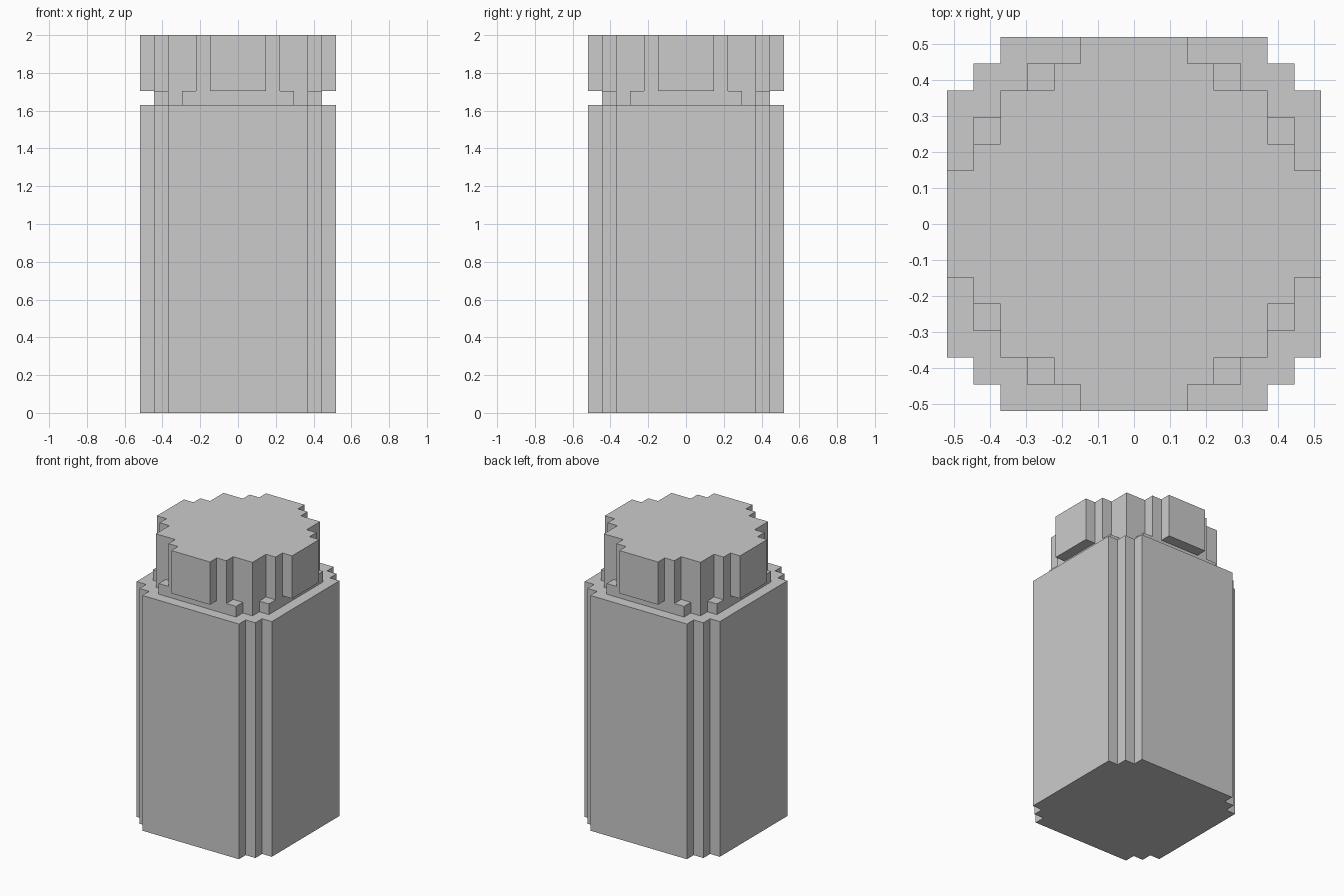
import bpy, bmesh

if "Cube" in bpy.data.objects:
    bpy.data.objects.remove(bpy.data.objects["Cube"])

U = 2 / 27                                   # one block
LINES = [-7, -6, -5, -4, -3, -2, 2, 3, 4, 5, 6, 7]

# name, bottom, top, stepped outline as half-size rectangles (in blocks)
LAYERS = [
    ("body", 0, 22, [(7, 5), (6, 6), (5, 7)]),
    ("neck", 22, 23, [(6, 4), (5, 5), (4, 6)]),
    ("cap", 23, 27, [(7, 2), (6, 3), (5, 5), (3, 6), (2, 7)]),
]


def inside(layer, x, y):
    """True where the layer covers the point; missing layers are empty."""
    if not 0 <= layer < len(LAYERS):
        return False
    return any(abs(x) < a and abs(y) < b for a, b in LAYERS[layer][3])


def build(layer):
    """Stepped block showing only its exposed faces, so the stack is one shell."""
    name, z0, z1, _ = LAYERS[layer]
    bm = bmesh.new()

    def face(*pts):
        bm.faces.new([bm.verts.new((x * U, y * U, z * U)) for x, y, z in pts])

    def wall(a, b):
        face((*a, z0), (*b, z0), (*b, z1), (*a, z1))

    spans = list(zip(LINES, LINES[1:]))
    for x0, x1 in spans:
        for y0, y1 in spans:
            cx, cy = (x0 + x1) / 2, (y0 + y1) / 2
            if not inside(layer, cx, cy):
                continue
            # top and underside
            if not inside(layer + 1, cx, cy):
                face((x0, y0, z1), (x1, y0, z1), (x1, y1, z1), (x0, y1, z1))
            if not inside(layer - 1, cx, cy):
                face((x0, y1, z0), (x1, y1, z0), (x1, y0, z0), (x0, y0, z0))
            # outer walls
            if not inside(layer, cx, y0 - 0.5):
                wall((x0, y0), (x1, y0))
            if not inside(layer, x1 + 0.5, cy):
                wall((x1, y0), (x1, y1))
            if not inside(layer, cx, y1 + 0.5):
                wall((x1, y1), (x0, y1))
            if not inside(layer, x0 - 0.5, cy):
                wall((x0, y1), (x0, y0))

    bmesh.ops.remove_doubles(bm, verts=bm.verts, dist=1e-4)
    mesh = bpy.data.meshes.new(name)
    bm.to_mesh(mesh)
    bm.free()
    bpy.context.collection.objects.link(bpy.data.objects.new(name, mesh))


for i in range(len(LAYERS)):
    build(i)
